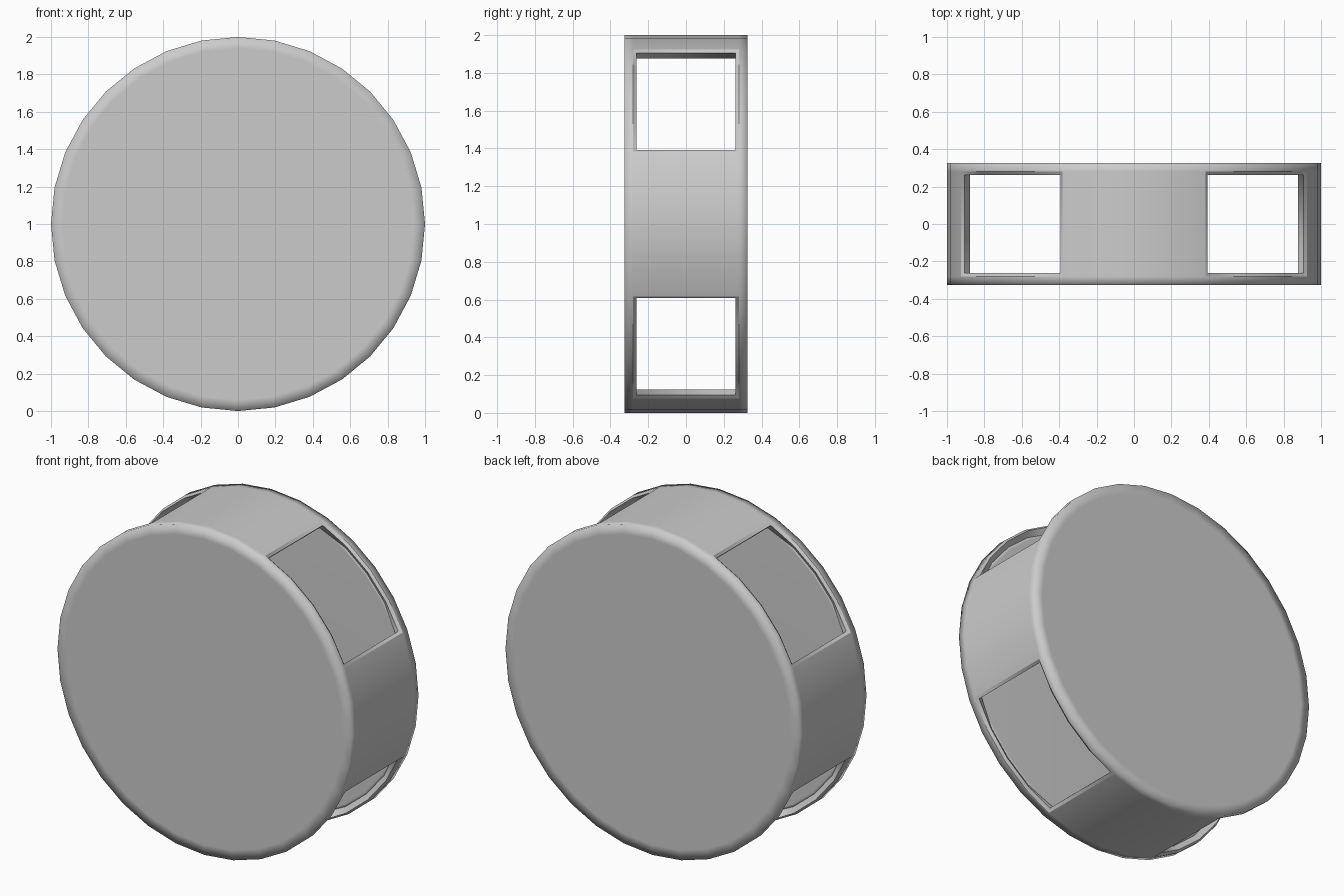
import bpy, bmesh
from math import sin, cos, pi

if "Cube" in bpy.data.objects:
    bpy.data.objects.remove(bpy.data.objects["Cube"])

SIDES = 32
# lathe profile of the drum: (radius, y)
PROFILE = [(0.94, -0.325), (1.0, -0.325), (1.0, -0.28),
           (1.0, 0.28), (1.0, 0.325), (0.94, 0.325)]

bm = bmesh.new()
rings = [[bm.verts.new((r * sin(2 * pi * i / SIDES), y, 1 + r * cos(2 * pi * i / SIDES)))
          for i in range(SIDES)] for r, y in PROFILE]

# drum skin, remembering the wide band between the rims
windows = [[] for _ in range(4)]
for k in range(len(rings) - 1):
    for i in range(SIDES):
        j = (i + 1) % SIDES
        f = bm.faces.new((rings[k][i], rings[k][j], rings[k + 1][j], rings[k + 1][i]))
        if k == 2 and 2 <= i % 8 <= 5:
            windows[i // 8].append(f)
# end discs
bm.faces.new(rings[0])
bm.faces.new(rings[-1])
bmesh.ops.recalc_face_normals(bm, faces=bm.faces)


def mark_border(faces):
    inside = set(faces)
    for f in faces:
        for e in f.edges:
            if any(n not in inside for n in e.link_faces):
                e.smooth = False


# four diagonal window openings with a thin recessed frame
for group in windows:
    mark_border(group)
    bmesh.ops.inset_region(bm, faces=group, thickness=0.017, depth=-0.012,
                           use_even_offset=True)
    mark_border(group)
    bmesh.ops.delete(bm, geom=group, context='FACES')

for f in bm.faces:
    f.smooth = True
mesh = bpy.data.meshes.new("drum_shell")
bm.to_mesh(mesh)
bm.free()
drum = bpy.data.objects.new("drum_shell", mesh)
bpy.context.collection.objects.link(drum)

# wall thickness, grown inwards
solid = drum.modifiers.new("wall", 'SOLIDIFY')
solid.thickness = 0.04
solid.offset = -1
solid.use_even_offset = True
